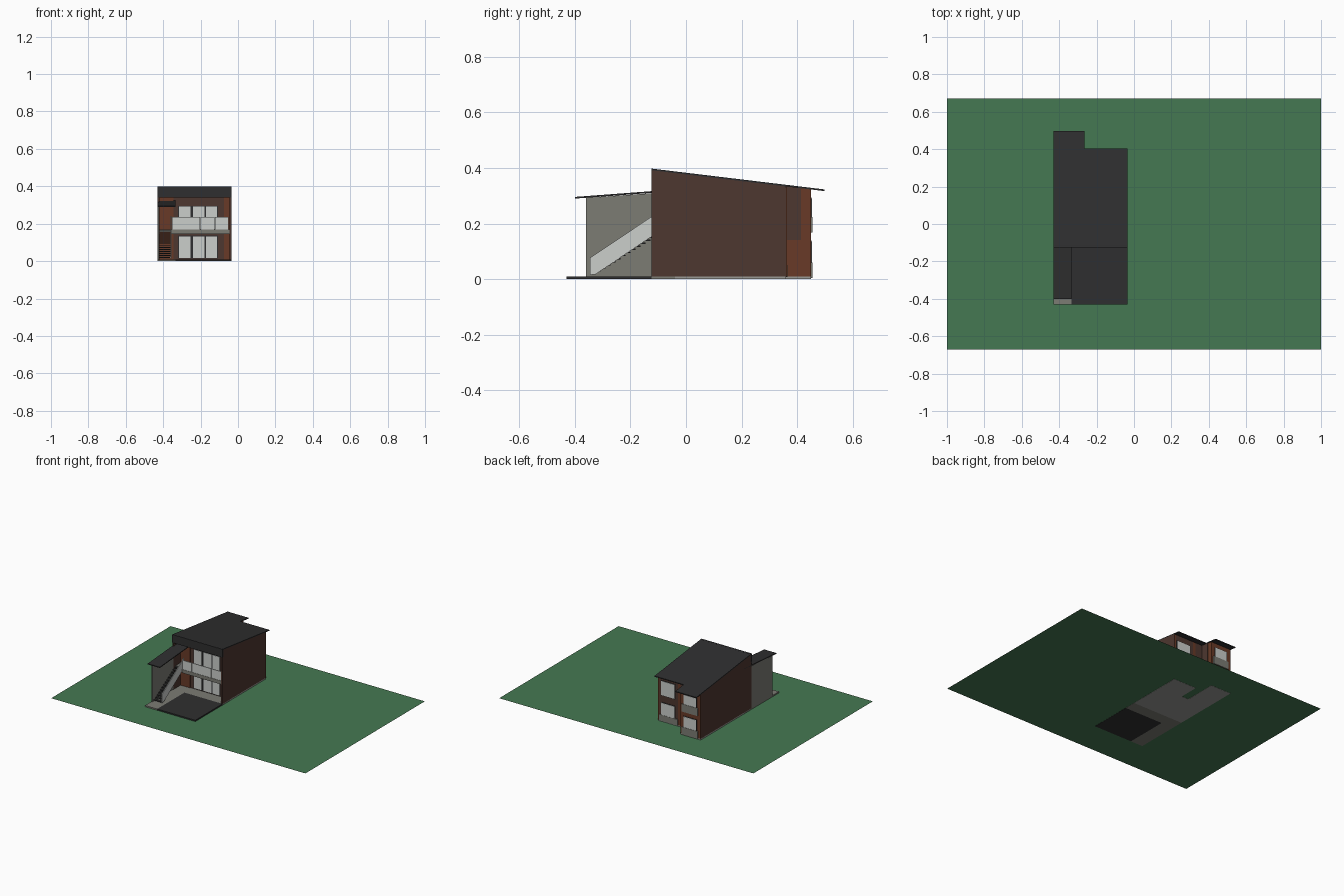
import bpy, bmesh

if "Cube" in bpy.data.objects:
    bpy.data.objects.remove(bpy.data.objects["Cube"])

def mat(name, r, g, b):
    m = bpy.data.materials.new(name)
    m.diffuse_color = (r, g, b, 1)
    m.use_nodes = True
    m.node_tree.nodes["Principled BSDF"].inputs["Base Color"].default_value = m.diffuse_color
    return m

LAWN = mat("lawn green", .06, .19, .085)
BROWN = mat("dark brown cladding", .075, .038, .029)
ORANGE = mat("orange timber", .14, .042, .02)
ROOF = mat("charcoal", .028, .028, .029)
GREY = mat("concrete grey", .2, .2, .175)
PALE = mat("pale concrete", .32, .32, .3)
GLASS = mat("pale glass", .6, .62, .6)

L, R = -.43, -.035          # house sides
FRONT, WALL, BACK, ANNEX = -.124, -.04, .36, .45
AX = -.27                   # inner side of rear annex

def roof_z(y):
    return .392 - .1205 * (y - FRONT)

def prism(name, pts, x0, x1, m):
    """Side profile of (y, z) points extruded along x."""
    bm = bmesh.new()
    a = [bm.verts.new((x0, y, z)) for y, z in pts]
    b = [bm.verts.new((x1, y, z)) for y, z in pts]
    bm.faces.new(a)
    bm.faces.new(b[::-1])
    n = len(pts)
    for i in range(n):
        bm.faces.new((a[i], b[i], b[(i + 1) % n], a[(i + 1) % n]))
    bmesh.ops.recalc_face_normals(bm, faces=bm.faces)
    me = bpy.data.meshes.new(name)
    bm.to_mesh(me)
    bm.free()
    me.materials.append(m)
    ob = bpy.data.objects.new(name, me)
    bpy.context.collection.objects.link(ob)
    return ob

def box(name, x0, x1, y0, y1, z0, z1, m):
    return prism(name, [(y0, z0), (y1, z0), (y1, z1), (y0, z1)], x0, x1, m)

def slope(name, x0, x1, y0, y1, z0, z1, t, m):
    """Slanted slab between (y0, z0) and (y1, z1), thickness t upward."""
    return prism(name, [(y0, z0), (y1, z1), (y1, z1 + t), (y0, z0 + t)], x0, x1, m)

def walled(name, x0, x1, y0, y1, m):
    """Block whose top follows the roof slope."""
    return prism(name, [(y0, .01), (y1, .01), (y1, roof_z(y1)), (y0, roof_z(y0))], x0, x1, m)

# Lawn sheet
bpy.ops.mesh.primitive_plane_add(size=1, location=(0, 0, .001))
lawn = bpy.context.object
lawn.name = "lawn"
lawn.scale = (2, 1.342, 1)
lawn.data.materials.append(LAWN)

# Ground slabs and paving
house_slab = box("house_slab", L, R, WALL, BACK, 0, .01, PALE)
box("annex_slab", L, AX, BACK, ANNEX, 0, .01, PALE)
box("terrace_slab", L, R, FRONT, WALL, 0, .01, GREY)
box("patio", -.335, R, -.43, FRONT, 0, .01, ROOF)
box("stair_pad", L, -.335, -.43, FRONT, 0, .01, GREY)

# Main volume with a recessed rear entrance
body = walled("main_body", L, R, WALL, BACK, BROWN)
cutter = box("entrance_cutter", AX, -.215, .22, .40, -.02, .14, BROWN)
cutter.hide_render = True
for ob in (body, house_slab):
    mod = ob.modifiers.new("entrance", 'BOOLEAN')
    mod.object = cutter
    mod.solver = 'EXACT'
    bpy.context.view_layer.objects.active = ob
    bpy.ops.object.modifier_apply(modifier=mod.name)
bpy.data.objects.remove(cutter)

# Rear annex: brown outside wall, timber back and inner side
annex = walled("annex_body", L, AX, BACK, ANNEX, BROWN)
annex.data.materials.append(ORANGE)
for p in annex.data.polygons:
    if p.normal.y > .9 or p.normal.x > .9:
        p.material_index = 1
prism("annex_upper_cladding", [(BACK, .14), (.414, .14), (.414, roof_z(.414)), (BACK, roof_z(BACK))],
      AX, AX + .004, BROWN)

# Side wing walls sheltering the front terrace
for side, x in (("left", L), ("right", R - .01)):
    walled(side + "_wing_wall", x, x + .01, FRONT, WALL, BROWN)

# Roofs and front fascia
slope("main_roof", L, R, FRONT, .404, roof_z(FRONT), roof_z(.404), .006, ROOF)
slope("annex_roof", L, -.265, .404, .498, roof_z(.404), roof_z(.498), .006, ROOF)
box("front_fascia", L, R, FRONT - .001, FRONT + .012, .34, .397, ROOF)
slope("stair_roof", L, -.335, -.40, WALL, .290, .317, .006, ROOF)

# Front timber panels
box("left_timber_panel", L + .01, -.345, WALL - .005, WALL, .01, .37, ORANGE)
box("right_timber_panel", -.075, R - .01, WALL - .005, WALL, .01, .37, ORANGE)

# Front glazing on both floors
PANES = ((-.315, -.255), (-.240, -.178), (-.170, -.113))
for floor, z0, z1 in (("lower", .018, .132), ("upper", .172, .292)):
    box(floor + "_front_frame", -.32, -.108, WALL - .003, WALL, z0 - .004, z1 + .004, ROOF)
    for i, (a, b) in enumerate(PANES):
        box(f"{floor}_front_window_{i}", a, b, WALL - .006, WALL - .003, z0, z1, GLASS)

# Balcony with panelled balustrade
box("balcony_slab", -.355, R - .01, FRONT, WALL, .145, .17, GREY)
box("stair_landing", L + .01, -.355, -.10, WALL, .155, .17, GREY)
w = .305 / 4
for i in range(4):
    a = -.353 + i * w
    box(f"balustrade_panel_{i}", a, a + w - .002, FRONT + .002, FRONT + .007, .17, .235, GLASS)

# Outside stair: screen wall, treads and sloping balustrade
prism("stair_screen_wall", [(-.36, .01), (FRONT, .01), (FRONT, .309), (-.36, .293)], L, L + .008, GREY)
N = 14
for i in range(N):
    y = -.345 + i * .25 / N
    z = .01 + (i + 1) * .155 / N
    box(f"stair_tread_{i}", L + .008, -.36, y, y + .02, z - .005, z, ROOF)
prism("stair_balustrade", [(-.345, .015), (-.325, .018), (-.10, .17), (-.10, .241), (-.345, .077)],
      -.36, -.355, GLASS)

# Rear windows with grey guard panels
for part, x0, x1, y in (("main", -.165, -.06, BACK), ("annex", -.395, -.30, ANNEX)):
    for floor, z0, z1 in (("lower", .05, .135), ("upper", .19, .29)):
        box(f"{part}_{floor}_rear_frame", x0 - .005, x1 + .005, y, y + .002, z0 - .004, z1 + .004, ROOF)
        box(f"{part}_{floor}_rear_window", x0, x1, y + .002, y + .004, z0, z1, GLASS)
box("main_rear_guard", -.19, -.045, BACK, BACK + .005, .008, .05, GREY)
for floor, z in (("lower", .004), ("upper", .168)):
    box(f"annex_{floor}_guard", -.41, -.285, ANNEX, ANNEX + .006, z, z + .055, GREY)
box("main_rear_timber", -.21, -.19, BACK, BACK + .003, .01, .33, ORANGE)
box("main_rear_corner_timber", -.045, R, BACK, BACK + .003, .01, .33, ORANGE)
